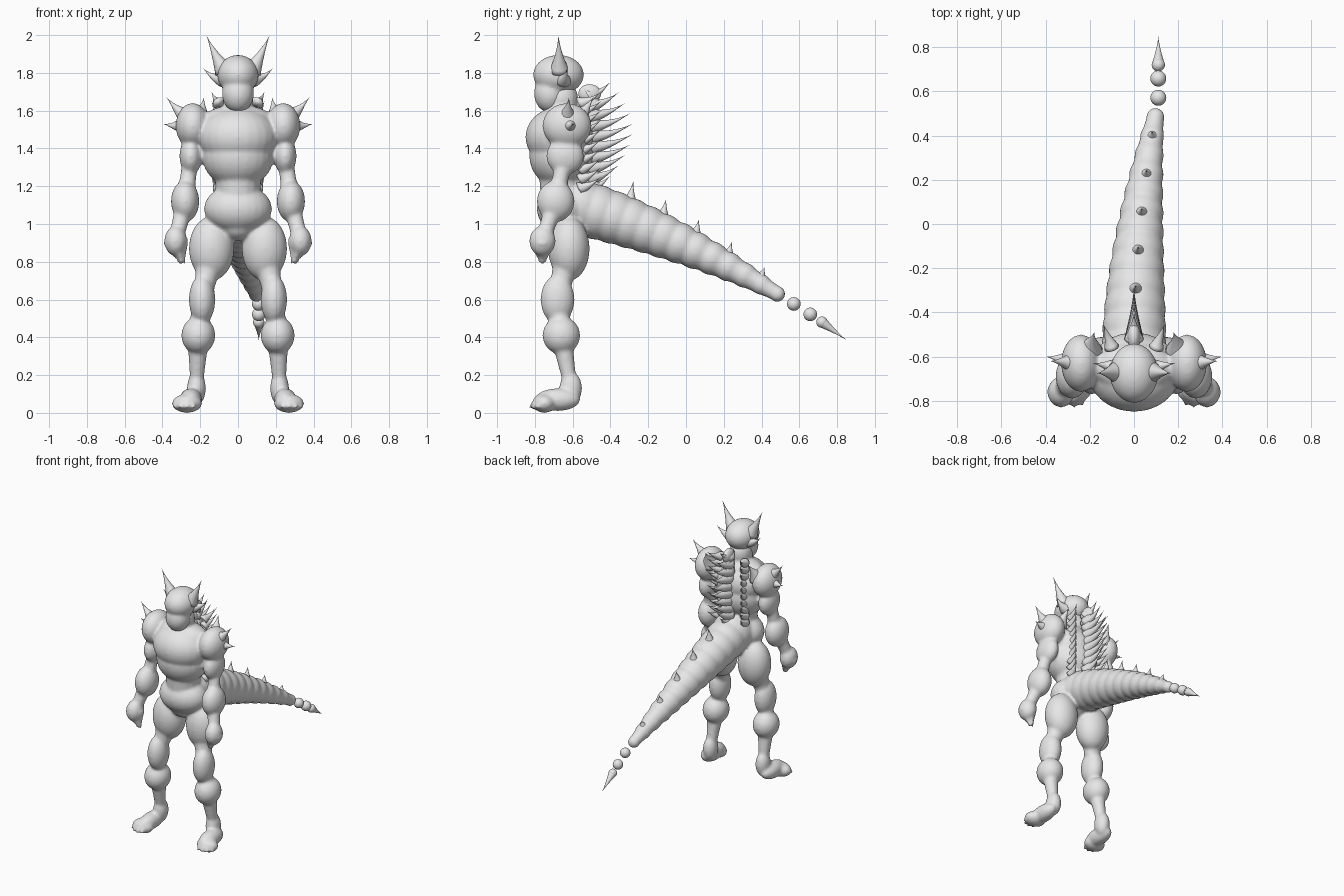
import bpy, bmesh, math
from mathutils import Matrix, Vector

default_cube = bpy.data.objects.get("Cube")
if default_cube:
    bpy.data.objects.remove(default_cube)

# One plain colour for the whole creature
colour = (0.8, 0.8, 0.8, 1)
grey = bpy.data.materials.new("plain_grey")
grey.use_nodes = True
grey.diffuse_color = colour
grey.node_tree.nodes["Principled BSDF"].inputs["Base Color"].default_value = colour


def mirrored(point, side):
    """Place a left-hand point on the chosen side."""
    x, y, z = point
    return Vector((side * x, y, z))


def ball(bm, centre, radii):
    """Ellipsoid muscle or bead."""
    placing = Matrix.LocRotScale(Vector(centre), None, Vector(radii))
    bmesh.ops.create_uvsphere(bm, u_segments=24, v_segments=16, radius=1, matrix=placing)


def tube(bm, points, radii, sides=16):
    """Closed tube through the points, one radius per point."""
    u = (points[-1] - points[0]).orthogonal().normalized()
    v = (points[-1] - points[0]).cross(u).normalized()
    turns = [math.tau * k / sides for k in range(sides)]
    rings = [[bm.verts.new(p + r * (u * math.cos(a) + v * math.sin(a))) for a in turns]
             for p, r in zip(points, radii)]
    for low, high in zip(rings, rings[1:]):
        for k in range(sides):
            bm.faces.new((low[k - 1], low[k], high[k], high[k - 1]))
    bm.faces.new(rings[0])
    bm.faces.new(rings[-1])


def chain(bm, lumps, side=1, core=0.65):
    """Row of muscles joined by a slimmer core."""
    placed = [(mirrored(centre, side), radii) for centre, radii in lumps]
    for centre, radii in placed:
        ball(bm, centre, radii)
    for (start, first), (end, last) in zip(placed, placed[1:]):
        tube(bm, [start, end], [core * first[0], core * last[0]])


def spike(bm, base, tip, radius, side=1, sag=0.0, steps=8):
    """Thorn with a concave taper that sags in the middle, so the tip turns up."""
    start, end = mirrored(base, side), mirrored(tip, side)
    along = [k / steps for k in range(steps + 1)]
    points = [start.lerp(end, t) - Vector((0, 0, sag * math.sin(math.pi * t))) for t in along]
    tube(bm, points, [radius * max(1 - t, 0.02) ** 1.4 for t in along])


def finish(bm, name, fuse=False):
    """Turn the mesh into a smooth object, optionally fused into one skin."""
    bmesh.ops.recalc_face_normals(bm, faces=bm.faces)
    for face in bm.faces:
        face.smooth = True
    mesh = bpy.data.meshes.new(name)
    bm.to_mesh(mesh)
    bm.free()
    mesh.materials.append(grey)
    ob = bpy.data.objects.new(name, mesh)
    bpy.context.collection.objects.link(ob)
    if fuse:
        remesh = ob.modifiers.new("fuse", "REMESH")
        remesh.mode = "VOXEL"
        remesh.voxel_size = 0.01
        remesh.use_smooth_shade = True
        soften = ob.modifiers.new("soften", "SMOOTH")
        soften.iterations = 8


# Torso from neck to crotch
body = bmesh.new()
neck = ((0, -.66, 1.66), (.08, .09, .1))
yoke = ((0, -.65, 1.56), (.18, .11, .07))
chest = ((0, -.67, 1.46), (.21, .18, .16))
ribs = ((0, -.66, 1.36), (.19, .17, .17))
belly = ((0, -.65, 1.08), (.18, .14, .13))
crotch = ((0, -.64, 1), (.1, .1, .09))
chain(body, [neck, yoke, chest, ribs, belly, crotch])

# Arms and legs
shoulder = ((.24, -.63, 1.52), (.09, .13, .12))
biceps = ((.25, -.64, 1.36), (.06, .1, .1))
forearm = ((.28, -.69, 1.12), (.075, .1, .11))
hand = ((.33, -.76, .91), (.06, .07, .08))
thigh = ((.14, -.62, .87), (.12, .11, .17))
shin = ((.19, -.68, .6), (.07, .09, .13))
knee = ((.21, -.66, .41), (.09, .1, .1))
ankle = ((.22, -.61, .13), (.05, .06, .09))
instep = ((.25, -.68, .07), (.06, .12, .06))
toe_pad = ((.27, -.75, .05), (.08, .06, .05))
for side in (-1, 1):
    chain(body, [shoulder, biceps, forearm, hand], side)
    chain(body, [thigh, shin, knee, ankle, instep, toe_pad], side)
    # Fingers curl in and down, toes fan out forwards
    for k in range(4):
        turn = math.tau * k / 4
        spread = Vector((math.cos(turn), math.sin(turn), 0)) * .03
        palm = Vector(hand[0]) + spread
        spike(body, palm, palm + Vector((-.04, 0, -.14)) - spread / 2, .04, side)
        fan = math.radians(30 * k - 30)
        reach = Vector((math.sin(fan), -math.cos(fan), 0))
        root = Vector(toe_pad[0]) + reach * .03
        spike(body, root, root + reach * .07 - Vector((0, 0, .03)), .045, side)

# Tail as a curved row of shrinking beads that come apart at the end
beads = []
for k in range(15):
    y = -.56 + .087 * k
    t = (y + .6) / 1.1
    centre = Vector((.1 * min(t * t, 1.1), y, 1.1 - .3 * t - .18 * t * t))
    radius = max(.15 - .11 * t ** 1.5, .036)
    beads.append((centre, (radius, radius, radius)))
joined, loose = beads[:-2], beads[-2:]
chain(body, joined, core=.92)
finish(body, "body", fuse=True)

tail_beads = bmesh.new()
for centre, radii in loose:
    ball(tail_beads, centre, radii)
finish(tail_beads, "tail_beads")

tail_tip = bmesh.new()
ball(tail_tip, (.11, .72, .48), (.03, .03, .03))
spike(tail_tip, (.11, .72, .48), (.11, .85, .385), .03)
finish(tail_tip, "tail_tip")

# A thorn on every second bead
tail_thorns = bmesh.new()
for centre, radii in joined[3::2]:
    radius = radii[0]
    spike(tail_thorns, centre + Vector((0, 0, radius * .75)),
          centre + Vector((0, .02, radius * 1.65)), .02 + radius / 6)
finish(tail_thorns, "tail_thorns")

# Head with a broad skull and a narrower jaw
head = bmesh.new()
skull = ((0, -.675, 1.79), (.11, .135, .105))
jaw = ((0, -.72, 1.69), (.085, .085, .1))
chain(head, [skull, jaw])
finish(head, "head", fuse=True)

for side, label in ((-1, "right"), (1, "left")):
    # Tall horn and small side horn
    horns = bmesh.new()
    spike(horns, (.07, -.67, 1.81), (.168, -.675, 2), .055, side, sag=.01)
    spike(horns, (.07, -.65, 1.77), (.185, -.63, 1.825), .05, side, sag=.02)
    finish(horns, label + "_horns")

    # Thorns on top of, beside and behind the shoulder
    thorns = bmesh.new()
    spike(thorns, (.25, -.63, 1.56), (.378, -.62, 1.67), .07, side, sag=.015)
    spike(thorns, (.27, -.62, 1.53), (.395, -.6, 1.53), .06, side, sag=.01)
    spike(thorns, (.2, -.57, 1.55), (.18, -.49, 1.67), .06, side)
    finish(thorns, label + "_shoulder_thorns")

    # Side row of short back spines
    spines = bmesh.new()
    for k in range(10):
        z = 1.68 - .05 * k
        spike(spines, (.1, -.56, z - .04), (.14, -.45, z + .02), .035, side, sag=.01)
    finish(spines, label + "_back_spines")

# Central ridge with long spines, longest in the middle
ridge = bmesh.new()
heights = [1.74 - .055 * k for k in range(10)]
for k, z in enumerate(heights):
    ball(ridge, (0, -.51, z - .05), (.03, .06, .05))
    reach = .17 * math.sin(math.pi * (k + 1) / (len(heights) + 1))
    spike(ridge, (0, -.52, z - .06), (0, reach - .45, z + .01), .045, sag=.015)
finish(ridge, "spine_ridge")
